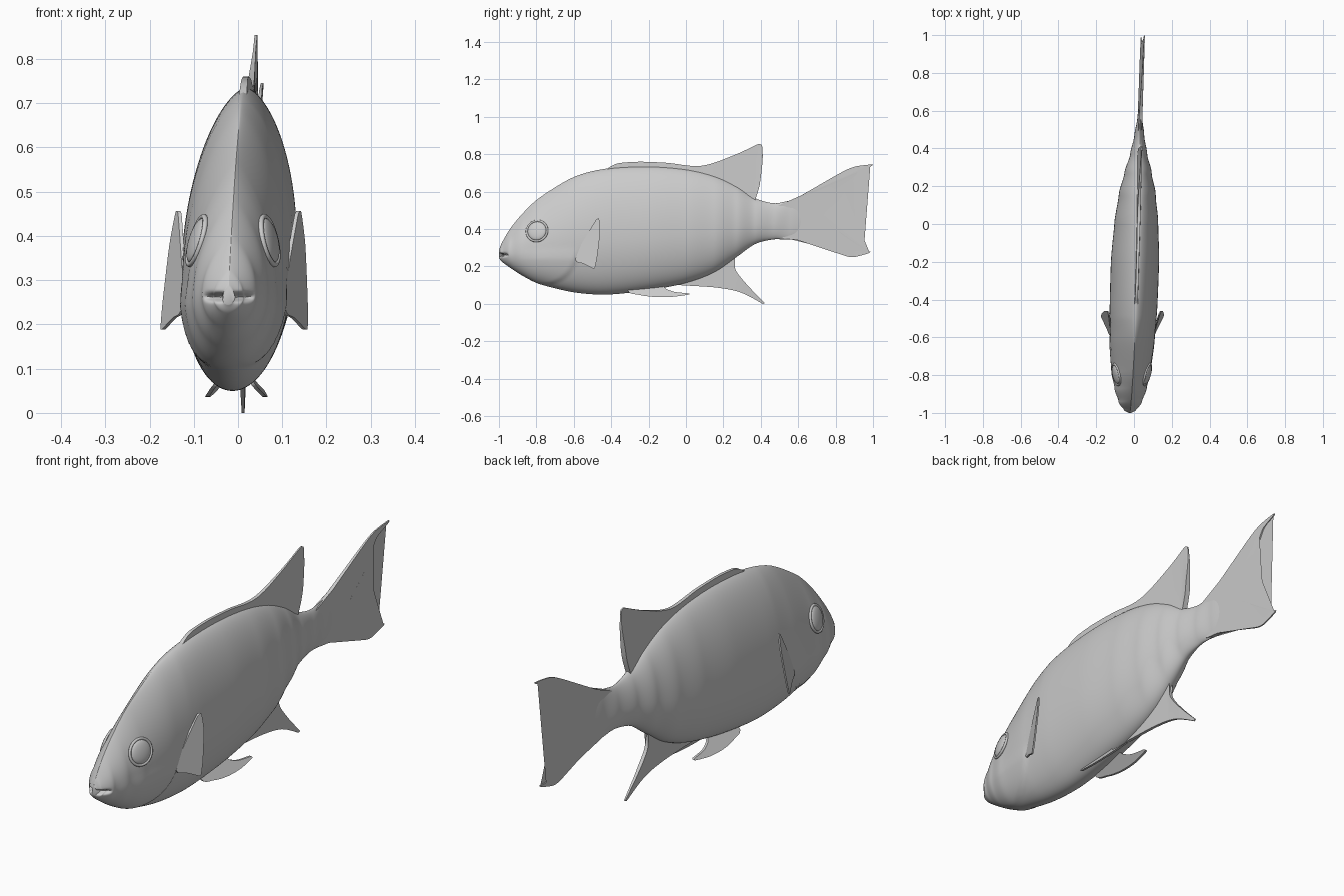
import bpy, bmesh, math
from mathutils import Vector
from mathutils.bvhtree import BVHTree

if "Cube" in bpy.data.objects:
    bpy.data.objects.remove(bpy.data.objects["Cube"])


def clamp(v):
    return max(0.0, min(1.0, v))


def spline(points, steps, closed=False):
    """Smooth curve through points, tangents limited so short spans do not overshoot."""
    p = [Vector(q) for q in points]
    n = len(p)
    tan = []
    for i in range(n):
        a = p[i - 1] if (closed or i > 0) else p[i]
        b = p[(i + 1) % n] if (closed or i < n - 1) else p[i]
        spans = [d for d in ((p[i] - a).length, (b - p[i]).length) if d > 0]
        tan.append((b - a).normalized() * min(spans))
    out = []
    for i in range(n if closed else n - 1):
        j = (i + 1) % n
        for k in range(steps):
            t = k / steps
            out.append(p[i] * (2*t**3 - 3*t*t + 1) + tan[i] * (t**3 - 2*t*t + t)
                       + p[j] * (3*t*t - 2*t**3) + tan[j] * (t**3 - t*t))
    return out if closed else out + [p[-1]]


def finish(bm, name):
    """Bend the part along the swimming curve, then make a smooth object."""
    bmesh.ops.recalc_face_normals(bm, faces=bm.faces)
    for v in bm.verts:
        v.co.x += 0.035 * v.co.z + 0.03 * v.co.y - 0.001
    me = bpy.data.meshes.new(name)
    bm.to_mesh(me)
    bm.free()
    ob = bpy.data.objects.new(name, me)
    bpy.context.collection.objects.link(ob)
    bpy.context.view_layer.objects.active = ob
    ob.select_set(True)
    bpy.ops.object.shade_smooth_by_angle(angle=math.radians(45))
    ob.select_set(False)


# Body stations: y, belly, back, half width
STATIONS = [
    (-1.0, .245, .288, .014), (-.985, .226, .325, .034), (-.94, .193, .402, .062),
    (-.87, .148, .487, .084), (-.78, .105, .57, .100), (-.6, .062, .678, .118),
    (-.42, .05, .724, .126), (-.2, .073, .735, .127), (0, .112, .72, .116),
    (.15, .168, .685, .098), (.27, .25, .63, .072), (.37, .32, .565, .045),
    (.47, .345, .538, .026), (.56, .346, .55, .013), (.66, .39, .53, .004)]
N = 112
bm = bmesh.new()
rings = []
for y, lo, hi, w in [tuple(q) for q in (Vector(v) for v in spline([Vector(s) for s in STATIONS], 12))]:
    head = clamp((-y - .5) / .3)
    zc = lo + (hi - lo) * (.42 - .05 * head)
    ring = []
    for k in range(N):
        a = 2 * math.pi * k / N
        c, s = math.cos(a), math.sin(a)
        q = 1.26 + .6 * head if s > 0 else 1.0
        x = w * math.copysign(abs(c) ** q, c)
        z = zc + s * ((hi - zc) if s > 0 else (zc - lo))
        # gill cover step
        d = math.hypot(y + .76, z - .28)
        lift = clamp((.18 - d) / .012) * clamp((.30 - z) / .06) * clamp((y + .92) / .15)
        x += math.copysign(.007, c) * lift * clamp(abs(x) / .03)
        # mouth slit
        slit = .028 * math.exp(-((z - .262) / .008) ** 2) * clamp((-.95 - y) / .03)
        ring.append(bm.verts.new((x, y + slit, z)))
    rings.append(ring)
for r0, r1 in zip(rings, rings[1:]):
    for k in range(N):
        bm.faces.new((r0[k], r0[(k + 1) % N], r1[(k + 1) % N], r1[k]))
bm.faces.new(rings[0])
bm.faces.new(rings[-1])
bmesh.ops.recalc_face_normals(bm, faces=bm.faces)
bvh = BVHTree.FromBMesh(bm)
finish(bm, "body")


def eye(side):
    """Flattened eyeball with a rim, set flush on the head."""
    hit, nor, _, _ = bvh.ray_cast(Vector((side, -.797, .39)), Vector((-side, 0, 0)))
    rot = nor.to_track_quat('Z', 'Y').to_matrix().to_4x4()
    bm = bmesh.new()
    bmesh.ops.create_uvsphere(bm, u_segments=40, v_segments=20, radius=1)
    for v in bm.verts:
        v.co = Vector((v.co.x * .051, v.co.y * .051, v.co.z * .014))
    loops = []
    for i in range(48):
        a = 2 * math.pi * i / 48
        loops.append([bm.verts.new(((.056 + .006 * math.cos(b)) * math.cos(a),
                                    (.056 + .006 * math.cos(b)) * math.sin(a),
                                    .006 * math.sin(b) - .001))
                      for b in (j * math.pi / 5 for j in range(10))])
    for i in range(48):
        l0, l1 = loops[i], loops[(i + 1) % 48]
        for j in range(10):
            bm.faces.new((l0[j], l1[j], l1[(j + 1) % 10], l0[(j + 1) % 10]))
    for v in bm.verts:
        v.co = hit + (rot @ v.co)
    finish(bm, "eye_right" if side > 0 else "eye_left")


def fin(name, outline, place, half):
    """Thin blade: closed y-z outline, mid-surface x and half thickness as functions."""
    pts = spline([(y, z) for y, z in outline], 6, True)
    bm = bmesh.new()
    a = [bm.verts.new((place(*p) + half(*p), p[0], p[1])) for p in pts]
    b = [bm.verts.new((place(*p) - half(*p), p[0], p[1])) for p in pts]
    n = len(pts)
    caps = [bm.faces.new(a), bm.faces.new(b[::-1])]
    for i in range(n):
        j = (i + 1) % n
        bm.faces.new((a[i], b[i], b[j], a[j]))
    bmesh.ops.triangulate(bm, faces=caps)
    finish(bm, name)


def middle(y, z):
    return 0.0


# Fins on the centre line
fin("dorsal_fin", [(-.45, .69), (-.41, .73), (-.36, .752), (-.25, .76), (-.1, .754), (.08, .738),
                   (.25, .792), (.385, .854), (.407, .845), (.41, .77), (.395, .64), (.375, .57),
                   (.36, .545), (.28, .58), (.1, .66), (-.2, .68)],
    middle, lambda y, z: .003 + .009 * clamp((.82 - z) / .15))
fin("anal_fin", [(.26, .275), (.25, .235), (.272, .17), (.335, .093), (.42, .006), (.41, 0),
                 (.29, .062), (.155, .088), (-.03, .1), (-.1, .115), (0, .16), (.15, .22)],
    middle, lambda y, z: .003 + .005 * clamp(z / .12))
fin("tail_fin", [(.47, .5), (.51, .533), (.58, .56), (.66, .605), (.82, .697), (.9, .733), (.998, .746),
                 (.99, .736), (.93, .715), (.89, .665), (.82, .56), (.735, .465), (.82, .385),
                 (.87, .32), (.905, .283), (.985, .281), (.98, .272), (.9, .25), (.85, .257),
                 (.72, .305), (.61, .338), (.52, .352), (.47, .39)],
    middle, lambda y, z: .003 + .007 * clamp((.9 - y) / .4))

# Paired fins and eyes
PECTORAL = [(-.6, .262), (-.585, .277), (-.53, .37), (-.482, .448), (-.465, .455), (-.46, .38),
            (-.475, .25), (-.488, .19), (-.5, .19), (-.55, .215), (-.585, .226)]
PELVIC = [(-.31, .072), (-.25, .048), (-.166, .037), (-.07, .038), (.018, .05), (.015, .056),
          (-.06, .064), (-.105, .08), (-.13, .1), (-.25, .095)]
for side, tag in ((1, "right"), (-1, "left")):
    eye(side)
    fin("pectoral_fin_" + tag, PECTORAL,
        lambda y, z: side * (.11 + .418 * (y + .595) - .129 * (z - .25)), lambda y, z: .004)
    fin("pelvic_fin_" + tag, PELVIC,
        lambda y, z: side * (.03 + .8 * (.08 - z)), lambda y, z: .005)
